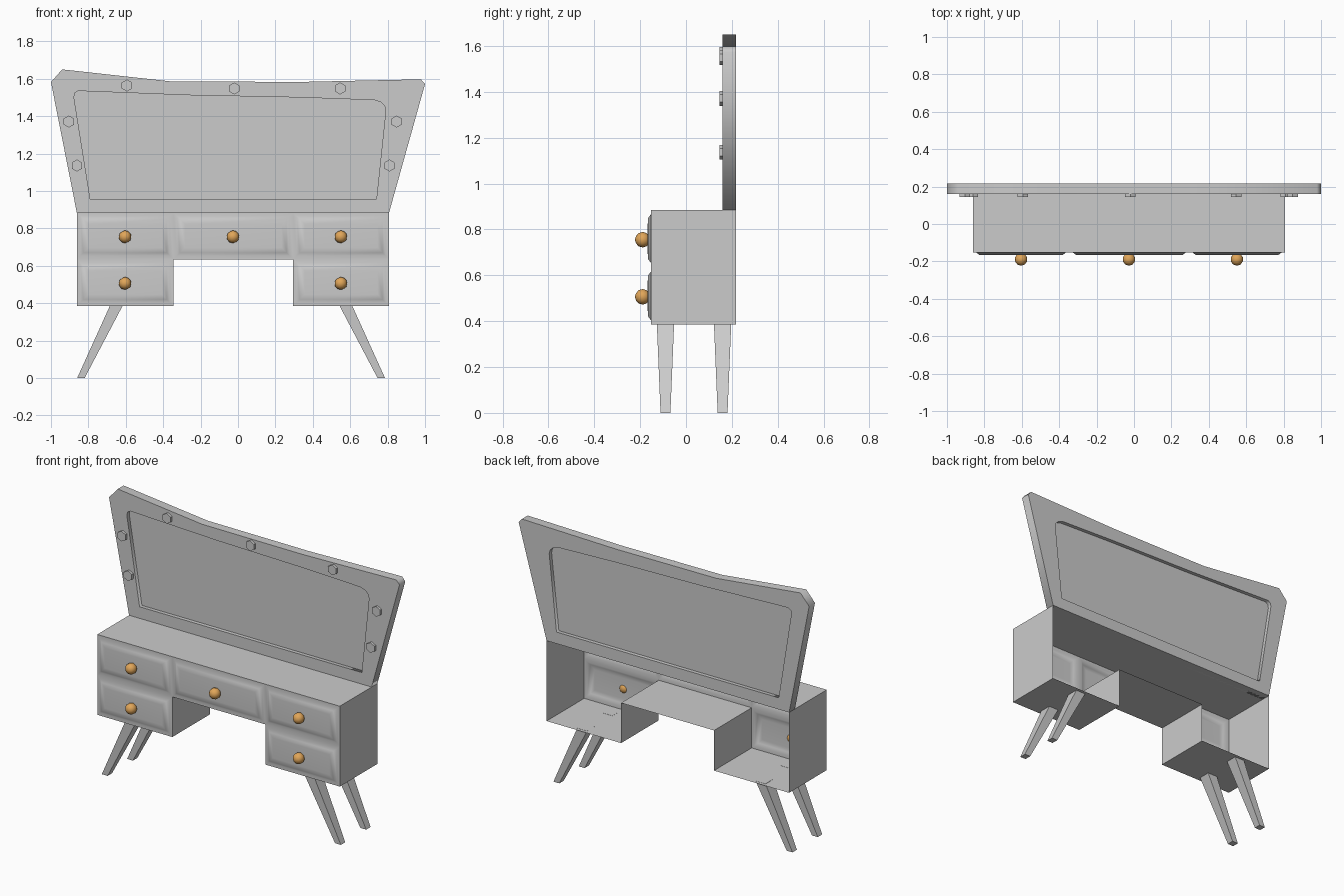
import bpy, bmesh, math
from mathutils import Matrix

if "Cube" in bpy.data.objects:
    bpy.data.objects.remove(bpy.data.objects["Cube"])


def material(name, color):
    m = bpy.data.materials.new(name)
    m.diffuse_color = color
    m.use_nodes = True
    m.node_tree.nodes["Principled BSDF"].inputs["Base Color"].default_value = m.diffuse_color
    return m


copper = material("copper", (0.75, 0.38, 0.1, 1))
pale = material("pale_glass", (0.75, 0.75, 0.75, 1))


def add_mesh(name, bm, mat=None, smooth=None):
    bmesh.ops.recalc_face_normals(bm, faces=bm.faces) if smooth is None else None
    me = bpy.data.meshes.new(name)
    bm.to_mesh(me)
    bm.free()
    ob = bpy.data.objects.new(name, me)
    bpy.context.collection.objects.link(ob)
    if mat:
        me.materials.append(mat)
    if smooth:
        bpy.ops.object.select_all(action='DESELECT')
        ob.select_set(True)
        bpy.context.view_layer.objects.active = ob
        bpy.ops.object.shade_smooth_by_angle(angle=math.radians(smooth))
    return ob


# Cabinet shell: five drawer cells, swept to an open back
FRONT, BACK = -0.153, 0.217
xs = [-0.862, -0.345, 0.295, 0.808]
zs = [0.385, 0.635, 0.885]
bm = bmesh.new()
cells = []
for i in range(3):
    for k in range(2):
        if (i, k) == (1, 0):
            continue
        quad = [(xs[i], zs[k]), (xs[i + 1], zs[k]), (xs[i + 1], zs[k + 1]), (xs[i], zs[k + 1])]
        cells.append(bm.faces.new([bm.verts.new((x, FRONT, z)) for x, z in quad]))
bmesh.ops.remove_doubles(bm, verts=bm.verts, dist=0.001)
cells = list(bm.faces)
rim = [e for e in bm.edges if e.is_boundary]
swept = bmesh.ops.extrude_edge_only(bm, edges=rim)["geom"]
for v in swept:
    if isinstance(v, bmesh.types.BMVert):
        v.co.y = BACK
# Raised drawer panels
for thick, depth in ((0.019, 0), (0.016, 0.012), (0.027, 0.002)):
    bmesh.ops.inset_individual(bm, faces=cells, thickness=thick, depth=depth, use_even_offset=True)
add_mesh("cabinet", bm, smooth=40)

# Drawer knobs
for x in (-0.604, -0.027, 0.55):
    for z in (0.755, 0.506):
        if x == -0.027 and z < 0.6:
            continue
        bm = bmesh.new()
        bmesh.ops.create_icosphere(bm, subdivisions=2, radius=0.034,
                                   matrix=Matrix.Translation((x, -0.189, z)))
        add_mesh("drawer_knob", bm, copper, smooth=60)

# Splayed tapered legs, mirrored about the leg centre line
CX = -0.037
for side in (-1, 1):
    for y, where in ((-0.0895, "front"), (0.1595, "back")):
        bm = bmesh.new()
        rings = []
        for z, x_in, x_out, hy in ((0, 0.783, 0.823, 0.0215), (0.386, 0.58, 0.648, 0.0375)):
            rings.append([bm.verts.new((CX + side * x, y + dy, z)) for x, dy in
                          ((x_in, -hy), (x_out, -hy), (x_out, hy), (x_in, hy))])
        bm.faces.new(rings[0])
        bm.faces.new(rings[1])
        for i in range(4):
            j = (i + 1) % 4
            bm.faces.new((rings[0][i], rings[0][j], rings[1][j], rings[1][i]))
        add_mesh(where + "_leg", bm)

# Mirror frame: outline with a hole, extruded
outer = [(-0.862, 0.885), (-1, 1.582), (-0.94, 1.65), (-0.36, 1.586), (0.33, 1.583),
         (0.978, 1.597), (1, 1.572), (0.808, 0.885)]
inner = [(-0.79, 0.957), (-0.877, 1.5), (-0.873, 1.523), (-0.855, 1.535), (-0.26, 1.512),
         (0.33, 1.5), (0.73, 1.486), (0.765, 1.474), (0.784, 1.455), (0.79, 1.43), (0.74, 0.957)]


def flat_shape(name, loops, y, half, mat=None):
    cu = bpy.data.curves.new(name, 'CURVE')
    cu.dimensions = '2D'
    cu.fill_mode = 'BOTH'
    cu.extrude = half
    for pts in loops:
        s = cu.splines.new('POLY')
        s.points.add(len(pts) - 1)
        for p, (x, z) in zip(s.points, pts):
            p.co = (x, z, 0, 1)
        s.use_cyclic_u = True
    ob = bpy.data.objects.new(name, cu)
    ob.location.y = y
    ob.rotation_euler.x = math.pi / 2
    bpy.context.collection.objects.link(ob)
    if mat:
        cu.materials.append(mat)
    bpy.ops.object.select_all(action='DESELECT')
    ob.select_set(True)
    bpy.context.view_layer.objects.active = ob
    bpy.ops.object.convert(target='MESH')


flat_shape("mirror_frame", [outer, inner], 0.1885, 0.0285)
flat_shape("mirror_glass", [inner], 0.1885, 0.005, pale)

# Hexagonal lamps around the mirror
for x, z in ((-0.861, 1.136), (-0.904, 1.371), (-0.594, 1.564), (-0.02, 1.548),
             (0.546, 1.548), (0.848, 1.371), (0.81, 1.136)):
    bm = bmesh.new()
    bmesh.ops.create_cone(bm, cap_ends=True, segments=6, radius1=0.032, radius2=0.032, depth=0.02,
                          matrix=Matrix.Translation((x, 0.155, z)) @ Matrix.Rotation(math.pi / 2, 4, 'X'))
    add_mesh("mirror_lamp", bm, pale)
